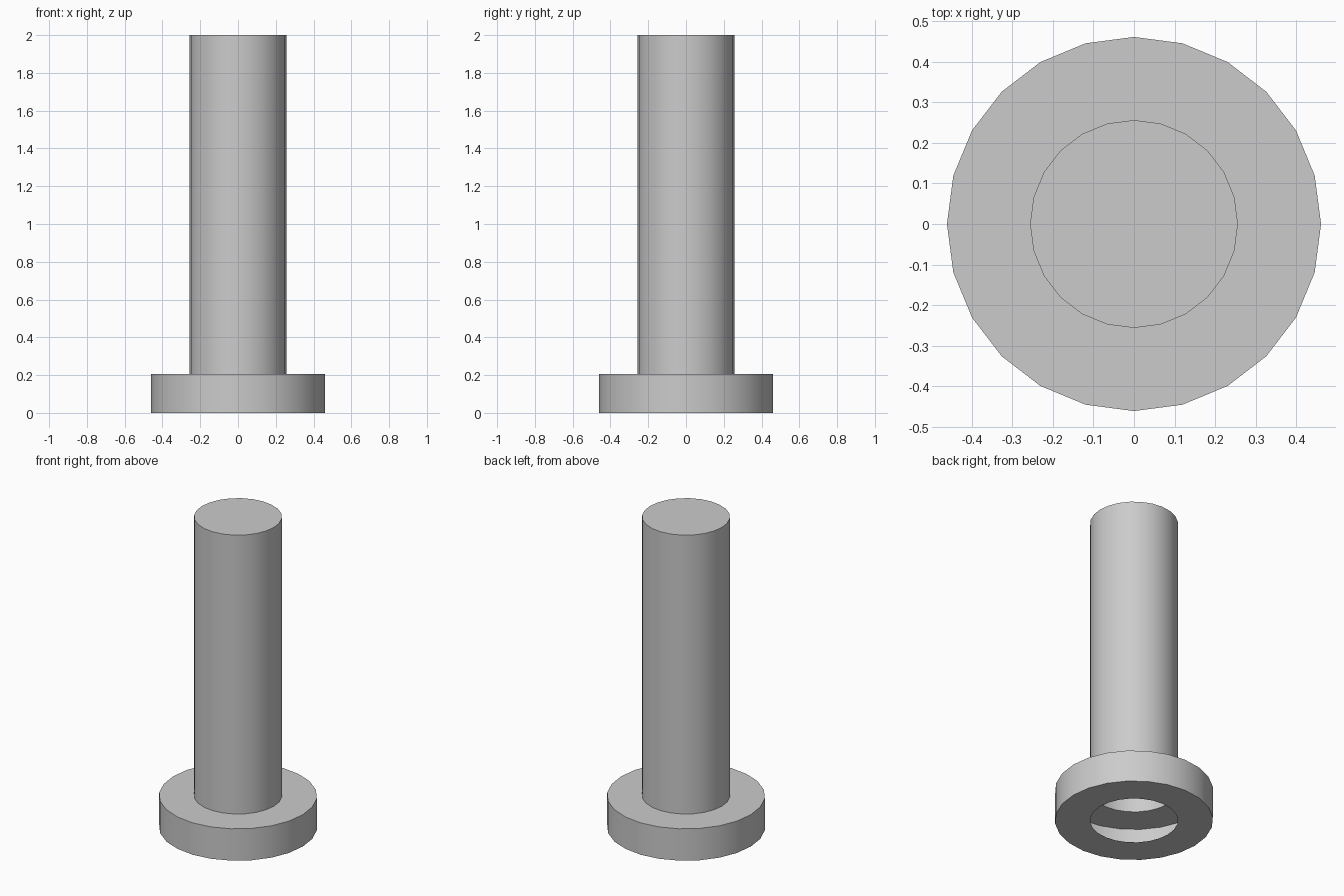
import bpy, bmesh, math

if "Cube" in bpy.data.objects:
    bpy.data.objects.remove(bpy.data.objects["Cube"])

SIDES = 24
U = 2 / 39                      # model module: total height is 39 modules
R_SHAFT, R_FLANGE, H_FLANGE, H = 5 * U, 9 * U, 4 * U, 2.0


def lathe(name, profile, cap=False):
    """Revolve (radius, z) points, listed bottom to top along the outside."""
    bm = bmesh.new()
    rings = [[bm.verts.new((r * math.cos(2 * math.pi * i / SIDES),
                            r * math.sin(2 * math.pi * i / SIDES), z))
              for i in range(SIDES)] for r, z in profile]
    for a, b in zip(rings, rings[1:]):
        for i in range(SIDES):
            j = (i + 1) % SIDES
            bm.faces.new((a[i], a[j], b[j], b[i]))
    if cap:
        bm.faces.new(rings[-1])
    mesh = bpy.data.meshes.new(name)
    bm.to_mesh(mesh)
    bm.free()
    ob = bpy.data.objects.new(name, mesh)
    bpy.context.collection.objects.link(ob)
    bpy.ops.object.select_all(action='DESELECT')
    ob.select_set(True)
    bpy.context.view_layer.objects.active = ob
    bpy.ops.object.shade_smooth_by_angle(angle=math.radians(30))
    return ob


# Hollow flange: underside, rim and top, with an open bore
lathe("flange", [(R_SHAFT, 0), (R_FLANGE, 0),
                 (R_FLANGE, H_FLANGE), (R_SHAFT, H_FLANGE)])

# Hollow shaft, open below and closed on top
lathe("shaft", [(R_SHAFT, H_FLANGE), (R_SHAFT, H)], cap=True)
